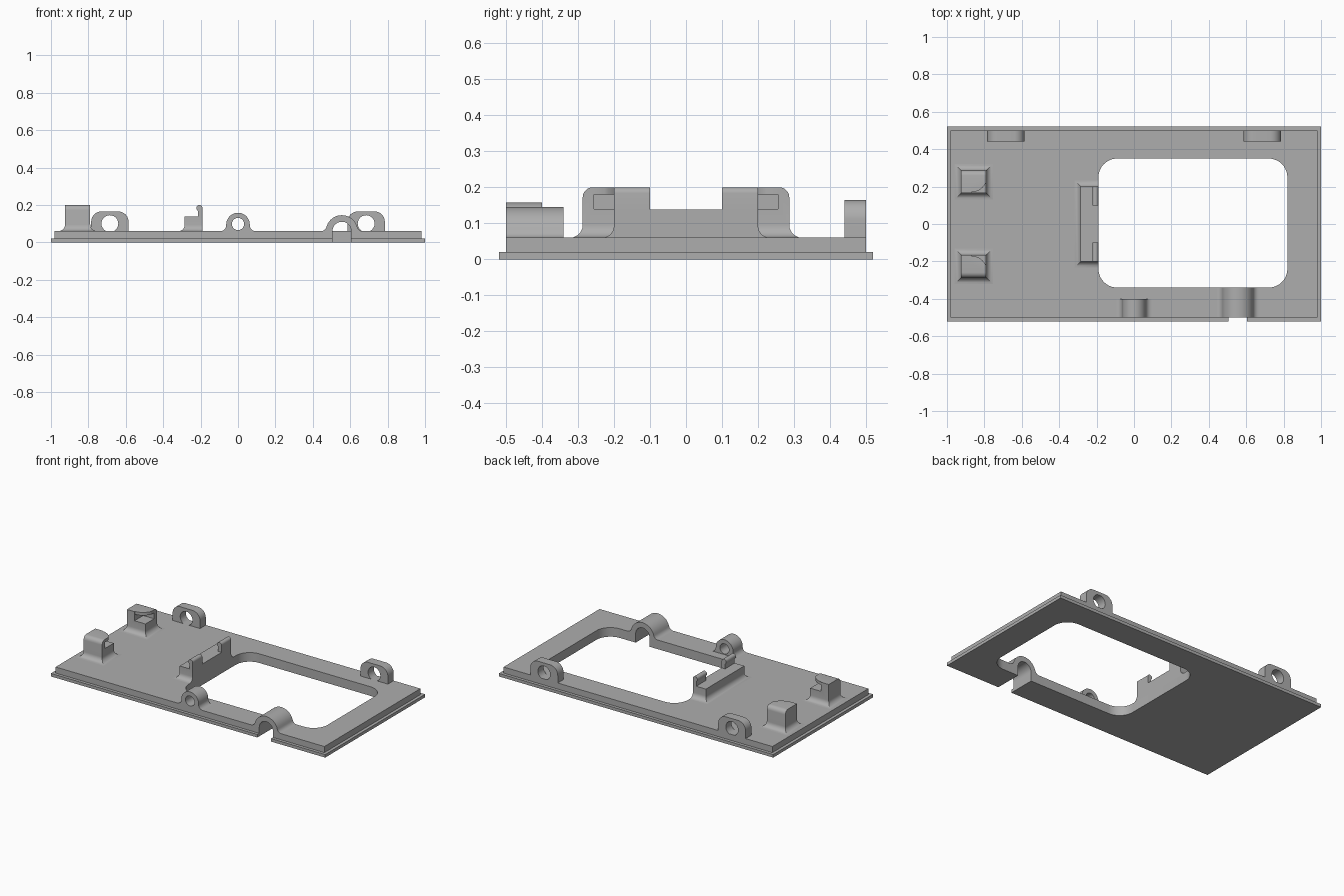
import bpy, bmesh, math
from mathutils import Vector

if "Cube" in bpy.data.objects:
    bpy.data.objects.remove(bpy.data.objects["Cube"])

grey = bpy.data.materials.new("plain grey")
grey.diffuse_color = (0.42, 0.42, 0.42, 1)
grey.use_nodes = True
grey.node_tree.nodes["Principled BSDF"].inputs["Base Color"].default_value = grey.diffuse_color


def finish(name, bm):
    bmesh.ops.recalc_face_normals(bm, faces=bm.faces)
    me = bpy.data.meshes.new(name)
    bm.to_mesh(me)
    bm.free()
    me.materials.append(grey)
    ob = bpy.data.objects.new(name, me)
    bpy.context.collection.objects.link(ob)
    return ob


def loft(name, rings):
    """Skin equal-length point rings and cap both ends."""
    bm = bmesh.new()
    loops = [[bm.verts.new(p) for p in r] for r in rings]
    n = len(loops[0])
    for a, b in zip(loops, loops[1:]):
        for i in range(n):
            j = (i + 1) % n
            bm.faces.new((a[i], a[j], b[j], b[i]))
    bm.faces.new(loops[0])
    bm.faces.new(loops[-1])
    return finish(name, bm)


def prism_y(name, pts, y0, y1):
    return loft(name, [[(x, y, z) for x, z in pts] for y in (y0, y1)])


def prism_z(name, pts, z0, z1):
    return loft(name, [[(x, y, z) for x, y in pts] for z in (z0, z1)])


def rect(x0, x1, y0, y1):
    return [(x0, y0), (x1, y0), (x1, y1), (x0, y1)]


def arc(cx, cy, r, a0, a1, n=10):
    return [(cx + r * math.cos(math.radians(a0 + (a1 - a0) * i / n)),
             cy + r * math.sin(math.radians(a0 + (a1 - a0) * i / n))) for i in range(n + 1)]


def cut(ob, *cutters):
    bpy.context.view_layer.objects.active = ob
    for c in cutters:
        m = ob.modifiers.new("cut", 'BOOLEAN')
        m.operation, m.solver, m.object = 'DIFFERENCE', 'EXACT', c
        bpy.ops.object.modifier_apply(modifier=m.name)


def drop(*obs):
    for o in obs:
        bpy.data.objects.remove(o)


def flared(name, x0, x1, y0, y1, top, f, sides=(1, 1, 1, 1)):
    """Box with a concave fillet around its foot; sides = -x, +x, -y, +y."""
    rings = []
    for i in range(7):
        a = math.radians(15 * i)
        o, z = f * (1 - math.sin(a)), 0.06 + f * (1 - math.cos(a))
        rings.append((o, z))
    rings = [(f, 0.055)] + rings + [(0, top)]
    a, b, c, d = sides
    return loft(name, [[(x, y, z) for x, y in rect(x0 - o * a, x1 + o * b, y0 - o * c, y1 + o * d)]
                       for o, z in rings])


FLOOR = 0.055

# Stepped plate with the rounded window and the cable slot
lower = prism_z("base_flange", rect(-1, 1, -.52, .52), 0, .02)
upper = prism_z("raised_plate", rect(-.98, .98, -.5, .5), .02, .06)
R = 0.1
window = prism_z("window_cutter",
                 arc(.72, .25, R, 0, 90) + arc(-.09, .25, R, 90, 180)
                 + arc(-.09, -.24, R, 180, 270) + arc(.72, -.24, R, 270, 360), -.1, .3)
CX = 0.555
slot = prism_y("slot_cutter", [(CX - .05, -.1), (CX + .05, -.1)] + arc(CX, .06, .05, 0, 180, 20), -.6, -.3)
for part in (lower, upper):
    cut(part, window, slot)


# Rounded profile with fillets at its foot
def arch_profile(cx, cz, r, f):
    right = [(cx + r + f, FLOOR)] + arc(cx + r + f, .06 + f, f, 270, 180, 6)
    left = [(2 * cx - x, z) for x, z in reversed(right)]
    return right + arc(cx, cz, r, 0, 180, 24) + left


# Cable arch over the slot
arch = prism_y("cable_arch", arch_profile(CX, .0635, .083, .0), -.5, -.34)
drop(arch)
fil = 0.03
phi = math.degrees(math.asin(fil / (.085 + fil)))
off = math.cos(math.radians(phi)) * (.085 + fil)
side = [(CX + off, FLOOR)] + arc(CX + off, .06 + fil, fil, 270, 180 + phi, 6)
pts = side + arc(CX, .06, .085, phi, 180 - phi, 20)[1:-1] + [(2 * CX - x, z) for x, z in reversed(side)]
arch = prism_y("cable_arch", pts, -.5, -.34)
cut(arch, slot)
drop(slot, window)

# Front screw lug
lug = prism_y("front_lug", arch_profile(0, .095, .063, .03), -.5, -.4)
hole = prism_y("hole_cutter", arc(0, .098, .033, 0, 345, 23), -.7, .7)
cut(lug, hole)
drop(hole)

# Pair of rear lugs
for cx, label in ((-.685, "left"), (.685, "right")):
    pts = [(cx - .1, FLOOR), (cx + .1, FLOOR)] + arc(cx + .045, .11, .055, 0, 90) + arc(cx - .045, .11, .055, 90, 180)
    lug = prism_y("rear_lug_" + label, pts, .44, .5)
    hole = prism_y("hole_cutter", arc(cx, .1, .045, 0, 345, 23), .3, .7)
    cut(lug, hole)
    drop(hole)

# Corner holder blocks with a pocket under a rounded roof
for s, label in ((1, "rear"), (-1, "front")):
    ya, yb = sorted((.165 * s, .287 * s))
    block = flared("holder_block_" + label, -.925, -.79, ya, yb, .2, .035)
    bm = bmesh.new()
    bm.from_mesh(block.data)
    edge = [e for e in bm.edges if all(v.co.z > .19 and abs(v.co.y) > .28 for v in e.verts)]
    bmesh.ops.bevel(bm, geom=edge, offset=.028, segments=5, profile=.5, affect='EDGES')
    bm.to_mesh(block.data)
    bm.free()
    pocket = prism_z("pocket_cutter", rect(-.87, -.7, *sorted((.1 * s, .255 * s))), .14, .18)
    corner = [(-.87, .1), (-.7, .1), (-.7, .255)] + arc(-.87, .255, .085, 0, -90)
    roof = prism_z("roof_cutter", [(x, y * s) for x, y in corner], .175, .3)
    cut(block, pocket, roof)
    drop(pocket, roof)

# Clip rail along the window edge with two hooked posts
flared("clip_rail", -.285, -.19, -.2, .2, .138, .033, (1, 0, 1, 1))
for s, label in ((1, "rear"), (-1, "front")):
    y0, y1 = sorted((.1 * s, .2 * s))
    pts = [(-.215, .13), (-.19, .13)] + arc(-.2065, .1835, .0165, 0, 200, 14) + [(-.215, .168)]
    prism_y("clip_post_" + label, pts, y0, y1)

# Smooth the curved faces, keep edges crisp
for ob in bpy.context.collection.objects:
    ob.select_set(True)
    bpy.context.view_layer.objects.active = ob
bpy.ops.object.shade_smooth_by_angle(angle=math.radians(30))
